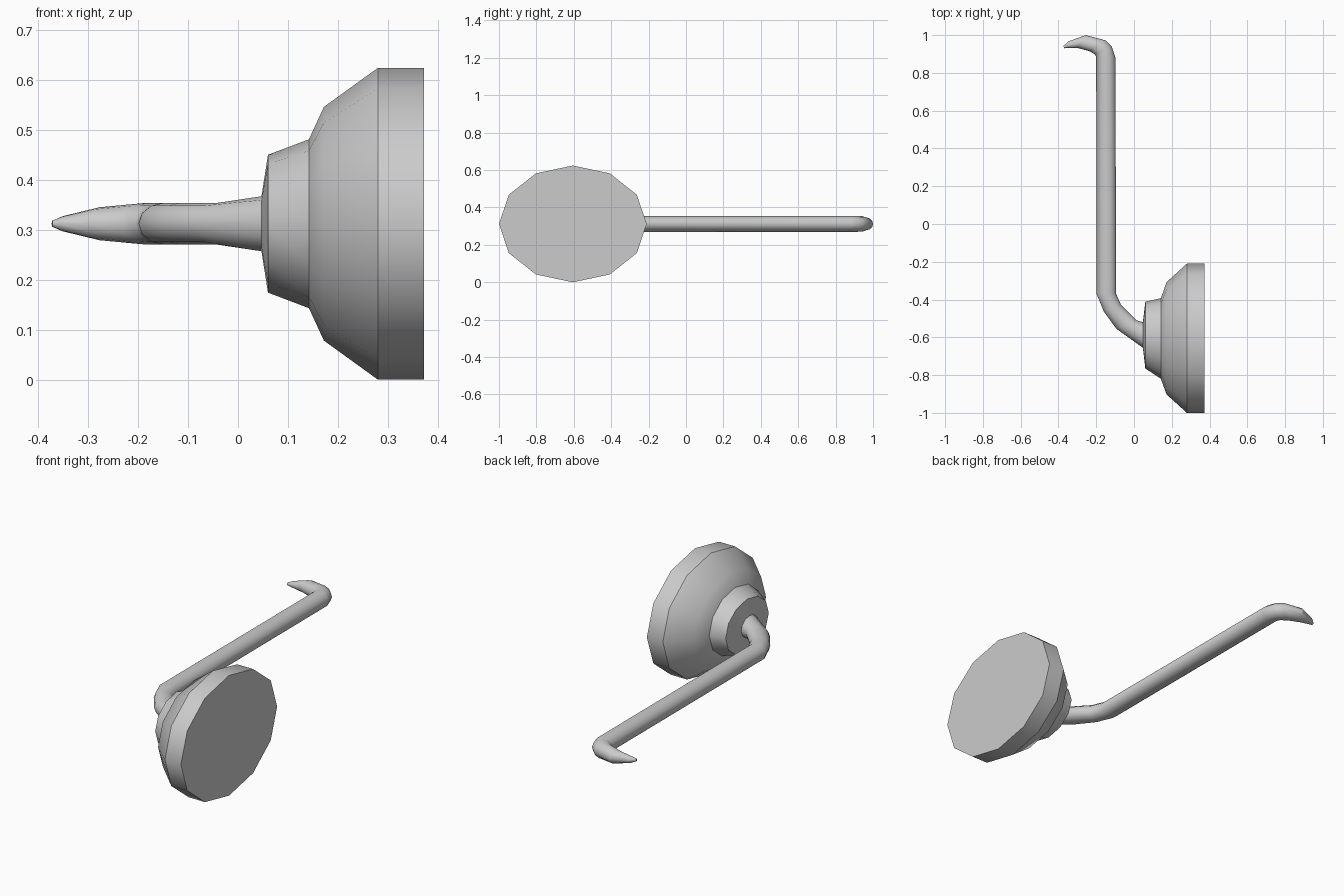
import bpy, bmesh
from math import sin, cos, pi
from mathutils import Vector

cube = bpy.data.objects.get("Cube")
if cube:
    bpy.data.objects.remove(cube, do_unlink=True)

SIDES = 12
MID_Z = 0.312

grey = bpy.data.materials.new("plain grey")
grey.diffuse_color = (0.6, 0.6, 0.6, 1)
grey.use_nodes = True
grey.node_tree.nodes["Principled BSDF"].inputs["Base Color"].default_value = (0.6, 0.6, 0.6, 1)


def loft(name, sections):
    """Skin elliptical rings, each given by two opposite points and a half height."""
    bm = bmesh.new()
    rings = []
    for a, b, half_z in sections:
        a, b = Vector((*a, MID_Z)), Vector((*b, MID_Z))
        centre, side, up = (a + b) / 2, (a - b) / 2, Vector((0, 0, half_z))
        angles = [2 * pi * k / SIDES for k in range(SIDES)]
        rings.append([bm.verts.new(centre + side * cos(t) + up * sin(t)) for t in angles])
    for r, s in zip(rings, rings[1:]):
        for k in range(SIDES):
            n = (k + 1) % SIDES
            bm.faces.new((r[k], r[n], s[n], s[k]))
    caps = [bm.faces.new(rings[0]), bm.faces.new(rings[-1])]
    bmesh.ops.recalc_face_normals(bm, faces=bm.faces)
    for f in bm.faces:
        f.smooth = f not in caps
    # Crease only the hard steps that run around the part
    ring_of = {v: i for i, ring in enumerate(rings) for v in ring}
    for e in bm.edges:
        v, w = e.verts
        e.smooth = not (ring_of[v] == ring_of[w] and e.calc_face_angle(0) > 0.56)
    mesh = bpy.data.meshes.new(name)
    bm.to_mesh(mesh)
    bm.free()
    mesh.materials.append(grey)
    obj = bpy.data.objects.new(name, mesh)
    bpy.context.collection.objects.link(obj)
    return obj


# Stepped mounting base: x, centre y, half width, half height
base_profile = [
    (0.372, -0.605, 0.395, 0.312),
    (0.28, -0.605, 0.395, 0.312),
    (0.172, -0.605, 0.297, 0.234),
    (0.142, -0.606, 0.213, 0.169),
    (0.06, -0.588, 0.177, 0.138),
    (0.047, -0.588, 0.068, 0.055),
]
loft("wall_base", [((x, y - w), (x, y + w), h) for x, y, w, h in base_profile])

# Bent arm with a tapering hooked tip: outer point, inner point, half height
loft("hook_arm", [
    ((0.047, -0.655), (0.047, -0.52), 0.055),
    ((-0.093, -0.555), (0.013, -0.51), 0.042),
    ((-0.16, -0.463), (-0.07, -0.426), 0.042),
    ((-0.199, -0.368), (-0.095, -0.368), 0.042),
    ((-0.2, 0.885), (-0.098, 0.88), 0.042),
    ((-0.206, 0.897), (-0.118, 0.94), 0.042),
    ((-0.235, 0.915), (-0.15, 0.972), 0.041),
    ((-0.3, 0.932), (-0.255, 1.0), 0.033),
    ((-0.358, 0.932), (-0.345, 0.968), 0.015),
    ((-0.371, 0.93), (-0.373, 0.944), 0.006),
])
